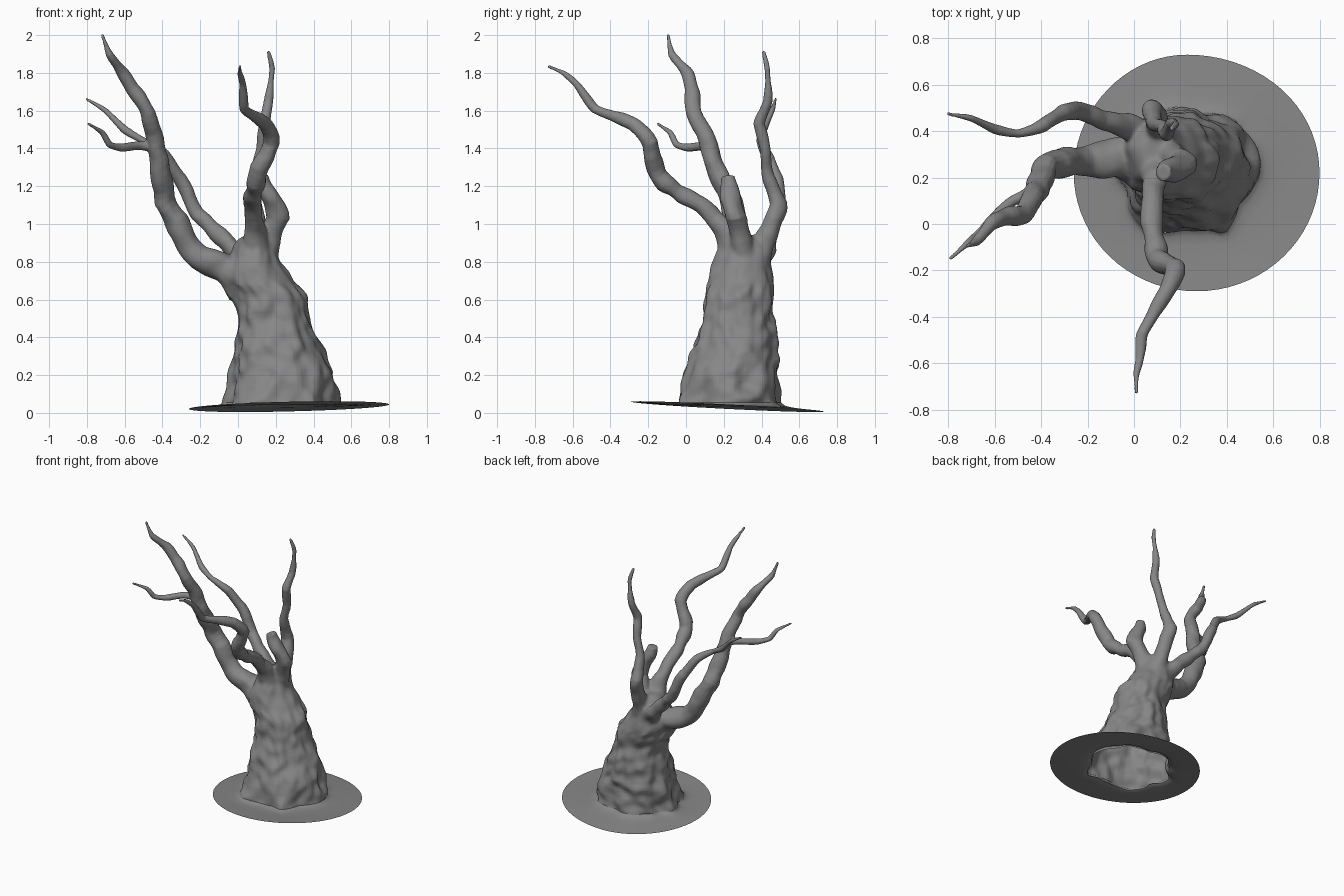
import bpy, bmesh, math
from mathutils import Vector, noise

if "Cube" in bpy.data.objects:
    bpy.data.objects.remove(bpy.data.objects["Cube"])

bark = bpy.data.materials.new("dark_grey")
bark.diffuse_color = (.24, .24, .24, 1)
bark.use_nodes = True
bark.node_tree.nodes["Principled BSDF"].inputs["Base Color"].default_value = bark.diffuse_color


def add_object(name, me):
    me.materials.append(bark)
    ob = bpy.data.objects.new(name, me)
    bpy.context.collection.objects.link(ob)
    return ob


def finish(name, bm):
    for f in bm.faces:
        f.smooth = True
    me = bpy.data.meshes.new(name)
    bm.to_mesh(me)
    bm.free()
    return add_object(name, me)


def skin(bm, rings):
    n = len(rings[0])
    for a, b in zip(rings, rings[1:]):
        for i in range(n):
            bm.faces.new((a[i], a[(i + 1) % n], b[(i + 1) % n], b[i]))


def spline(pts, steps, curve=1.0):
    """Catmull-Rom through rows of numbers; a lower curve gives sharper kinks."""
    out = []
    for i in range(len(pts) - 1):
        p = [pts[max(0, min(len(pts) - 1, i + k))] for k in (-1, 0, 1, 2)]
        for s in range(steps):
            t = s / steps
            row = []
            for a, b, c, d in zip(*p):
                cr = 0.5 * (2 * b + (c - a) * t + (2 * a - 5 * b + 4 * c - d) * t * t
                            + (3 * b - a - 3 * c + d) * t ** 3)
                row.append(curve * cr + (1 - curve) * (b + (c - b) * t))
            out.append(row)
    out.append(list(pts[-1]))
    return out


def branch(bm, pts, sides=14):
    """Closed, knobbly, tapering tube; rows are x, y, z, radius."""
    rows = spline(pts, 5, .55)
    P = [Vector(r[:3]) for r in rows]
    rings = []
    u = Vector((0.3, 1, 0.2))
    for i, p in enumerate(P):
        t = (P[min(i + 1, len(P) - 1)] - P[max(i - 1, 0)]).normalized()
        u = (u - t * u.dot(t)).normalized()
        v = t.cross(u)
        ring = []
        for k in range(sides):
            a = 2 * math.pi * k / sides
            d = u * math.cos(a) + v * math.sin(a)
            r = rows[i][3]
            r *= 1 + 0.3 * noise.noise((p + d * r) * 11)
            ring.append(bm.verts.new(p + d * r))
        rings.append(ring)
    skin(bm, rings)
    bm.faces.new(rings[-1])
    bm.faces.new(rings[0][::-1])


SEG = 72


def trunk_ring(z, cx, cy, rx, ry):
    """Lumpy outline of the trunk at height z."""
    ring = []
    root = max(0, 1 - z / .4)
    for k in range(SEG):
        a = 2 * math.pi * k / SEG
        c, n = math.cos(a), math.sin(a)
        q = Vector((c * 1.6, n * 1.6, z * 6))
        m = (1 + .11 * noise.noise(q * 1.2) + .09 * noise.noise(q * 2.3)
             + .04 * root * math.cos(6 * a + 1 + 2 * z))
        ring.append(Vector((cx + rx * m * c, cy + ry * m * n, z)))
    return ring


# Trunk: z, centre x, centre y, radius x, radius y
trunk = [
    (.02, .235, .225, .305, .275), (.06, .235, .225, .30, .272),
    (.12, .235, .23, .285, .262), (.22, .235, .24, .272, .25),
    (.32, .22, .26, .235, .225), (.42, .20, .275, .21, .205),
    (.52, .185, .275, .192, .187), (.63, .16, .28, .195, .178),
    (.70, .115, .29, .183, .172), (.78, .09, .295, .15, .16),
    (.85, .085, .30, .115, .135), (.91, .085, .31, .09, .11),
    (.94, .085, .31, .05, .06)]
bm = bmesh.new()
rings = [[bm.verts.new(p) for p in trunk_ring(*r)] for r in spline(trunk, 5)]
skin(bm, rings)
bm.faces.new(rings[-1])
bm.faces.new(rings[0][::-1])

# Large left branch
branch(bm, [
    (.04, .28, .70, .12), (-.08, .28, .77, .088), (-.21, .27, .82, .064),
    (-.295, .265, .95, .066), (-.385, .24, 1.12, .058), (-.41, .17, 1.27, .055),
    (-.435, .12, 1.41, .046), (-.475, .045, 1.59, .042), (-.56, .03, 1.72, .036),
    (-.615, .0, 1.81, .031), (-.68, -.075, 1.90, .02), (-.72, -.095, 2.003, .008)])
# Left side twig
branch(bm, [
    (-.42, .14, 1.40, .03), (-.52, .10, 1.415, .026), (-.62, .01, 1.405, .022),
    (-.68, -.05, 1.42, .018), (-.72, -.085, 1.485, .014), (-.795, -.152, 1.532, .008)], 10)
# Back left branch
branch(bm, [
    (.06, .38, .78, .07), (-.03, .42, .87, .053), (-.14, .45, .98, .042),
    (-.22, .485, 1.06, .042), (-.31, .48, 1.24, .036), (-.39, .425, 1.37, .03),
    (-.50, .39, 1.44, .022), (-.60, .41, 1.50, .018), (-.70, .455, 1.60, .014),
    (-.805, .475, 1.663, .008)])
# Front branch
branch(bm, [
    (.10, .27, .84, .08), (.085, .19, .98, .056), (.075, .08, 1.10, .046),
    (.085, -.05, 1.17, .046), (.105, -.15, 1.26, .048), (.175, -.19, 1.43, .044),
    (.15, -.28, 1.53, .034), (.085, -.38, 1.57, .03), (.035, -.48, 1.61, .026),
    (.025, -.58, 1.74, .019), (.01, -.65, 1.80, .014), (.01, -.73, 1.835, .008)])
# Back branch
branch(bm, [
    (.10, .36, .78, .075), (.10, .42, .92, .055), (.09, .47, 1.03, .048),
    (.08, .49, 1.11, .046), (.09, .435, 1.26, .031), (.125, .42, 1.40, .028),
    (.14, .385, 1.53, .032), (.16, .435, 1.65, .023), (.18, .43, 1.82, .015),
    (.16, .41, 1.915, .008)])
# Broken stub
branch(bm, [
    (.13, .31, .80, .08), (.17, .29, .94, .055), (.215, .265, 1.03, .054),
    (.18, .24, 1.13, .05), (.14, .225, 1.20, .045), (.125, .22, 1.25, .034)])

# Fuse the trunk and branches into one skin
raw = finish("raw_tree", bm)
mod = raw.modifiers.new("fuse", 'REMESH')
mod.mode = 'VOXEL'
mod.voxel_size = .0075
deps = bpy.context.evaluated_depsgraph_get()
fused = bpy.data.meshes.new_from_object(raw.evaluated_get(deps))
bpy.data.objects.remove(raw)
fused.materials.clear()
bm = bmesh.new()
bm.from_mesh(fused)
# Open the hollow base and soften the branch joints
bmesh.ops.delete(bm, geom=[f for f in bm.faces if f.calc_center_median().z < .04],
                 context='FACES')
joints = [v for v in bm.verts if .68 < v.co.z < 1.02]
for _ in range(14):
    bmesh.ops.smooth_vert(bm, verts=joints, factor=.5,
                          use_axis_x=True, use_axis_y=True, use_axis_z=True)
finish("tree", bm)

# Ground skirt around the open base
bm = bmesh.new()
rings = []
inner = trunk_ring(*trunk[1])
for s in (1, .75, .5, .25, .1, .04, 0):
    ring = []
    for k in range(SEG):
        a = 2 * math.pi * k / SEG
        c, n = math.cos(a), math.sin(a)
        rim = Vector((.27 + .53 * c - .04 * max(0, n) * (1 - abs(c)), .22 + .51 * n,
                      .033 + .012 * c - .026 * n))
        root = Vector((inner[k].x, inner[k].y, .036 + .02 * (1 - s) ** 12))
        ring.append(bm.verts.new(root.lerp(rim, s)))
    rings.append(ring)
skin(bm, rings)
finish("ground_skirt", bm)
